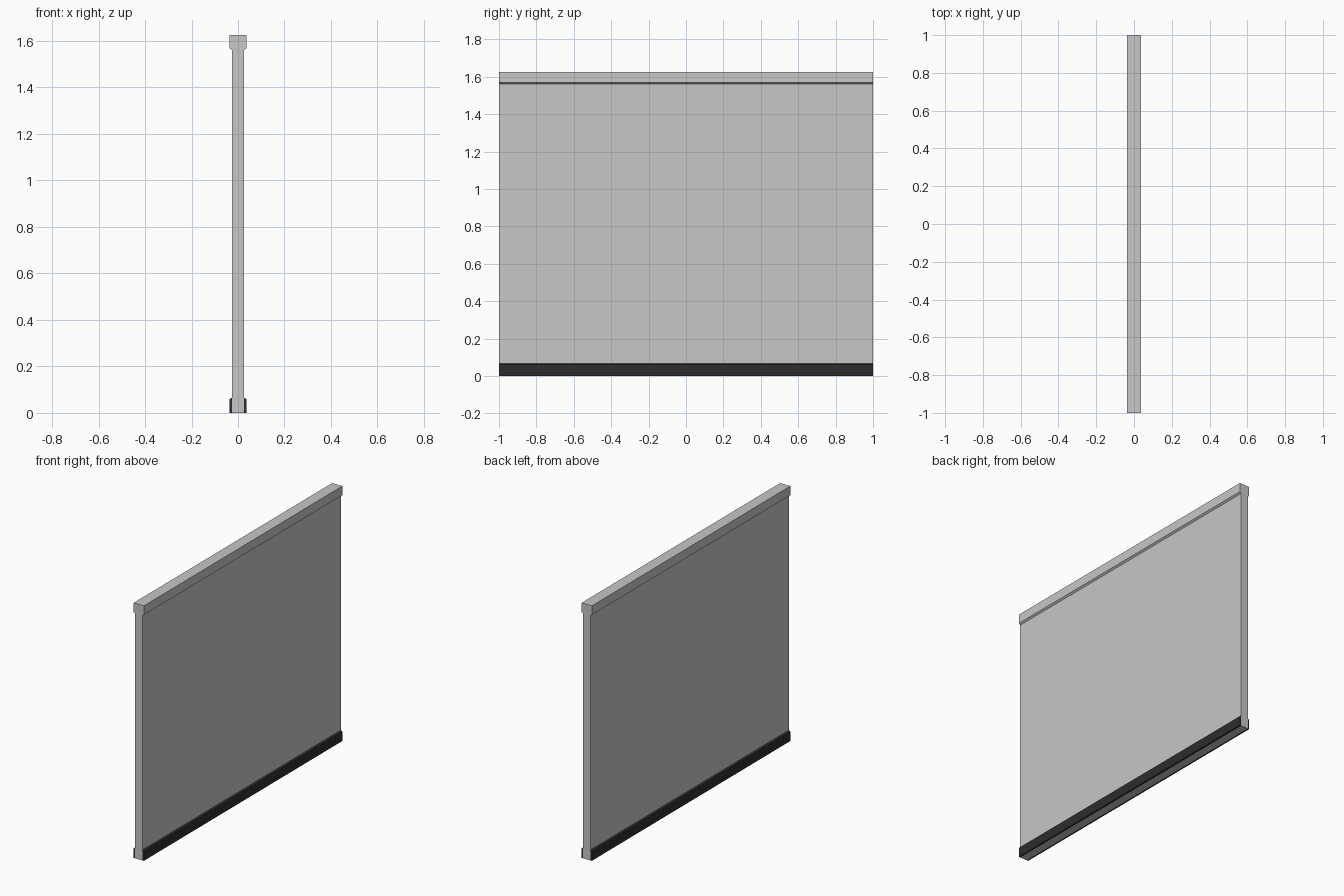
import bpy, bmesh

if "Cube" in bpy.data.objects:
    bpy.data.objects.remove(bpy.data.objects["Cube"])


def material(name, value):
    m = bpy.data.materials.new(name)
    m.diffuse_color = (value, value, value, 1)
    m.use_nodes = True
    m.node_tree.nodes["Principled BSDF"].inputs["Base Color"].default_value = m.diffuse_color
    return m


def extrude_profile(name, points, mat):
    # closed x-z profile swept along y from -1 to 1
    bm = bmesh.new()
    face = bm.faces.new([bm.verts.new((x, -1, z)) for x, z in points])
    out = bmesh.ops.extrude_face_region(bm, geom=[face])
    bmesh.ops.translate(bm, vec=(0, 2, 0),
                        verts=[v for v in out["geom"] if isinstance(v, bmesh.types.BMVert)])
    bmesh.ops.recalc_face_normals(bm, faces=bm.faces)
    mesh = bpy.data.meshes.new(name)
    bm.to_mesh(mesh)
    bm.free()
    mesh.materials.append(mat)
    ob = bpy.data.objects.new(name, mesh)
    bpy.context.collection.objects.link(ob)
    return ob


plaster = material("light grey plaster", 0.57)
dark = material("charcoal trim", 0.026)

W, T, H = 0.025, 0.036, 1.626

# Wall with its wider top moulding, one continuous outline
right = [(W, 0), (W, 1.56), (T, 1.568), (T, H)]
extrude_profile("wall", right + [(-x, z) for x, z in reversed(right)], plaster)

# Skirting boards on both faces, bevelled at the top
for side, label in ((1, "right"), (-1, "left")):
    extrude_profile(label + "_skirting",
                    [(side * x, z) for x, z in
                     ((W, 0), (T, 0), (T, 0.06), (W, 0.066))], dark)
